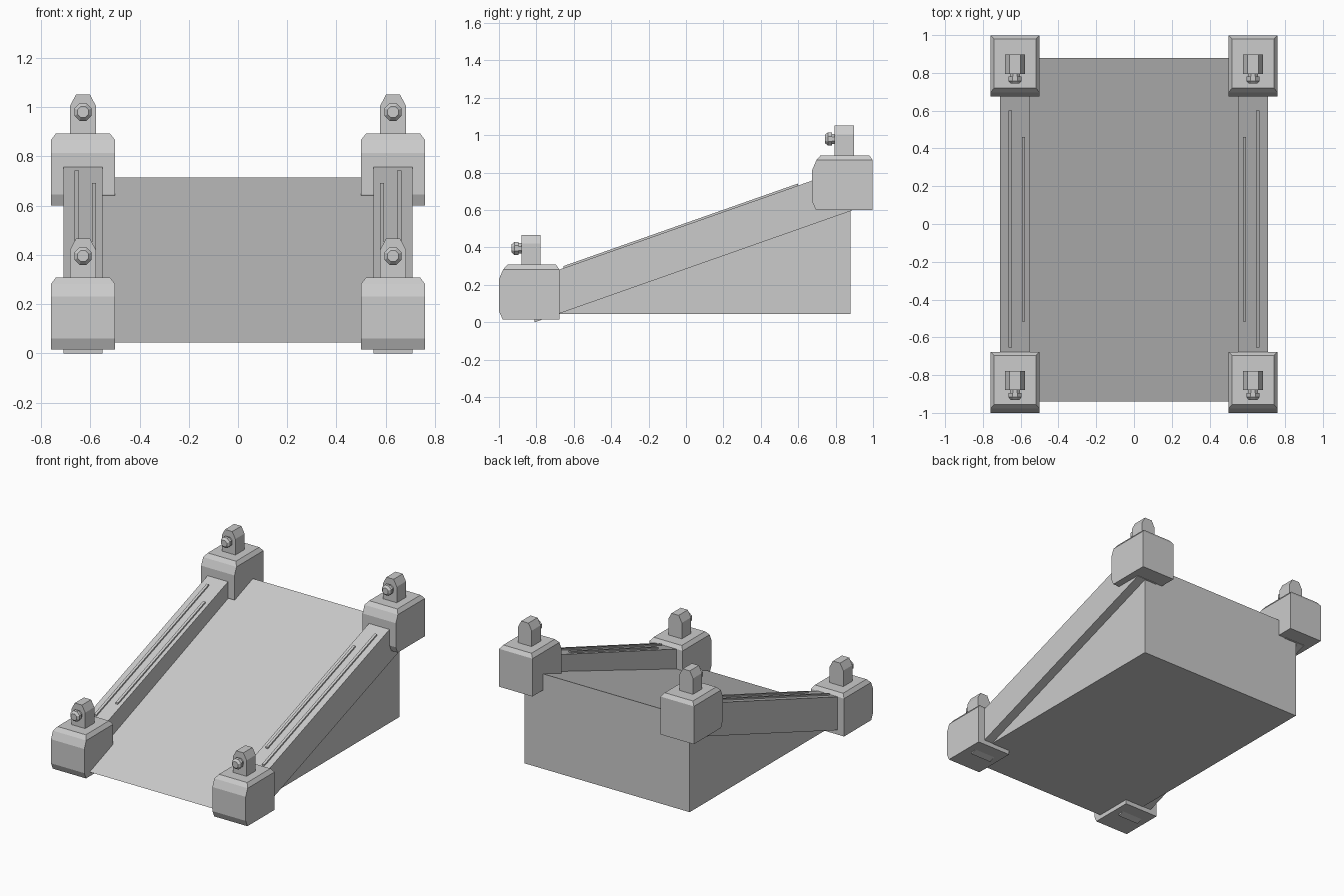
import bpy, bmesh
from math import pi, cos, sin

if "Cube" in bpy.data.objects:
    bpy.data.objects.remove(bpy.data.objects["Cube"])

SLOPE = 0.352
CX = 0.63            # centre line of posts and rails


def loft(name, rings):
    """Skin a list of equal-length vertex rings and cap both ends."""
    bm = bmesh.new()
    rows = [[bm.verts.new(p) for p in r] for r in rings]
    n = len(rows[0])
    for a, b in zip(rows, rows[1:]):
        for i in range(n):
            j = (i + 1) % n
            bm.faces.new((a[i], a[j], b[j], b[i]))
    bm.faces.new(rows[0])
    bm.faces.new(rows[-1])
    bmesh.ops.recalc_face_normals(bm, faces=bm.faces)
    me = bpy.data.meshes.new(name)
    bm.to_mesh(me)
    bm.free()
    ob = bpy.data.objects.new(name, me)
    bpy.context.collection.objects.link(ob)
    return ob


def extrude_x(name, profile, x0, x1):
    return loft(name, [[(x, y, z) for y, z in profile] for x in (x0, x1)])


def rail_z(y):
    return SLOPE * (y + 0.81)


def sloped_bar(name, x, half, y0, y1, low, high):
    return extrude_x(name, [(y0, rail_z(y0) + low), (y1, rail_z(y1) + low),
                            (y1, rail_z(y1) + high), (y0, rail_z(y0) + high)],
                     x - half, x + half)


# ramp wedge
extrude_x("ramp", [(-0.94, 0.045), (0.88, 0.045), (0.88, 0.715)], -0.645, 0.645)

for side, s in (("left", -1), ("right", 1)):
    x = s * CX
    # sloped side rail with two raised strips
    sloped_bar(f"rail_{side}", x, 0.08, -0.81, 0.885, 0, 0.235)
    sloped_bar(f"outer_strip_{side}", s * 0.656, 0.009, -0.655, 0.6, 0.22, 0.246)
    sloped_bar(f"inner_strip_{side}", s * 0.585, 0.009, -0.515, 0.46, 0.22, 0.246)

    for end, y, z in (("front", -1.0, 0.015), ("back", 0.675, 0.6)):
        tag = f"{end}_{side}"
        # post block: height, half width, front and back offsets
        rows = [(0, 0.13, 0.02, 0.323), (0.045, 0.13, 0, 0.323), (0.215, 0.13, 0, 0.323),
                (0.267, 0.13, 0.022, 0.323), (0.293, 0.11, 0.045, 0.305)]
        loft(f"post_{tag}", [[(x - h, y + f, z + dz), (x + h, y + f, z + dz),
                              (x + h, y + b, z + dz), (x - h, y + b, z + dz)]
                             for dz, h, f, b in rows])
        # upright tab with clipped corners
        tab = [(-0.053, 0.28), (0.053, 0.28), (0.053, 0.405),
               (0.028, 0.452), (-0.028, 0.452), (-0.053, 0.405)]
        loft(f"tab_{tag}", [[(x + dx, y + dy, z + dz) for dx, dz in tab]
                            for dy in (0.12, 0.222)])
        # octagonal bolt head
        loft(f"bolt_{tag}", [[(x + r * cos(pi / 8 + k * pi / 4), y + dy,
                               z + 0.38 + r * sin(pi / 8 + k * pi / 4)) for k in range(8)]
                             for dy, r in ((0.13, 0.03), (0.105, 0.03), (0.105, 0.038),
                                           (0.083, 0.038), (0.068, 0.024))])
